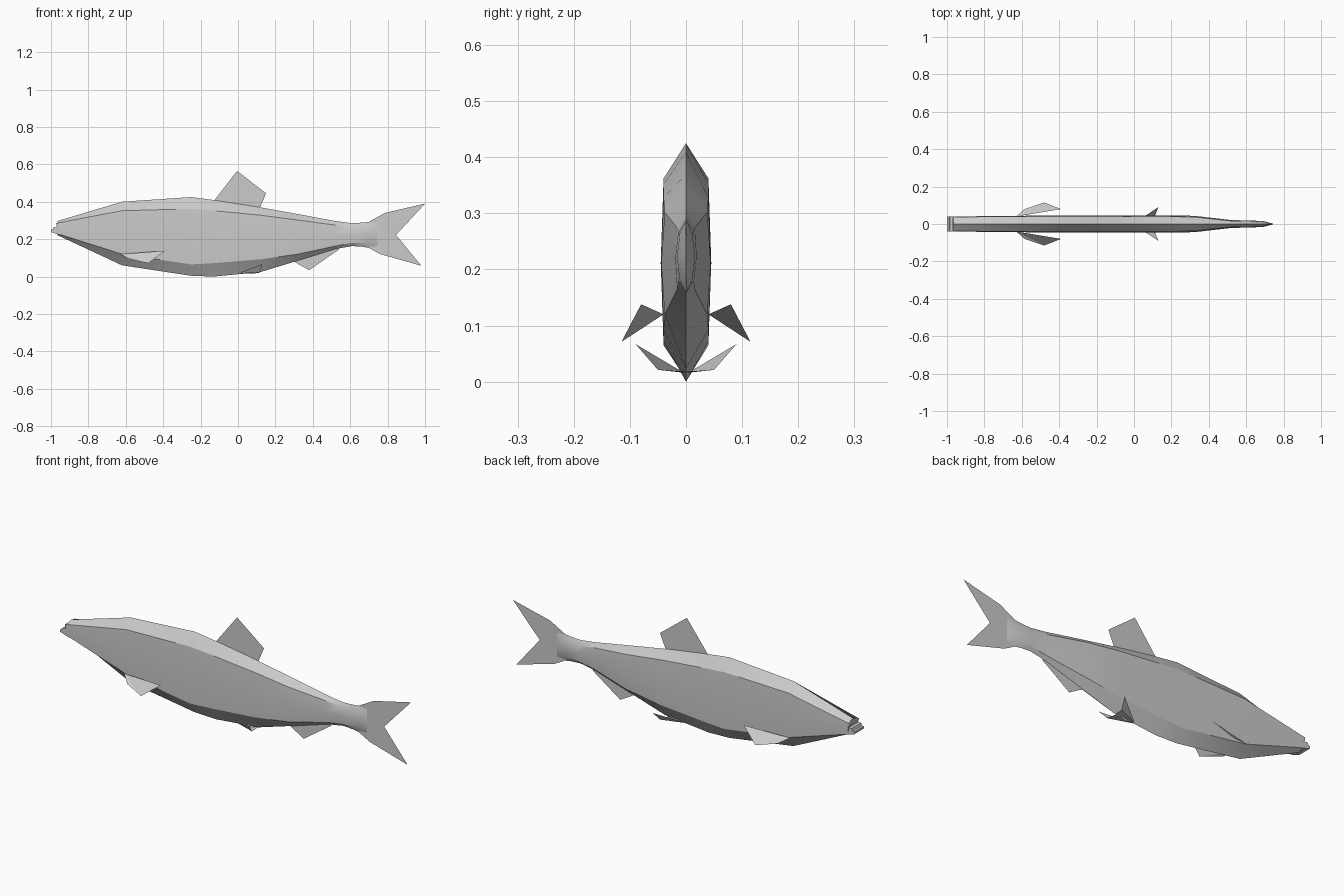
import bpy, bmesh


def make(name, verts, faces, smooth=False):
    mesh = bpy.data.meshes.new(name)
    mesh.from_pydata(verts, [], faces)
    bm = bmesh.new()
    bm.from_mesh(mesh)
    bmesh.ops.recalc_face_normals(bm, faces=bm.faces)
    bm.to_mesh(mesh)
    bm.free()
    ob = bpy.data.objects.new(name, mesh)
    bpy.context.collection.objects.link(ob)
    if smooth:
        bpy.context.view_layer.objects.active = ob
        ob.select_set(True)
        bpy.ops.object.shade_smooth_by_angle(angle=0.45)
        ob.select_set(False)
    return ob


def loft(name, rings, smooth=False):
    n = len(rings[0])
    faces = [(i * n + j, i * n + (j + 1) % n, (i + 1) * n + (j + 1) % n, (i + 1) * n + j)
             for i in range(len(rings) - 1) for j in range(n)]
    faces += [tuple(range(n)), tuple(range((len(rings) - 1) * n, len(rings) * n))]
    return make(name, [v for r in rings for v in r], faces, smooth)


# Body stations: x, top, shoulder, lower edge, keel, half width at edges, at middle
stations = [
    (-0.965, 0.297, 0.286, 0.229, 0.221, 0.038, 0.040),
    (-0.62, 0.400, 0.352, 0.120, 0.060, 0.040, 0.044),
    (-0.25, 0.425, 0.362, 0.065, 0.004, 0.040, 0.045),
    (-0.13, 0.409, 0.352, 0.072, 0.000, 0.040, 0.045),
    (0.12, 0.370, 0.328, 0.092, 0.024, 0.040, 0.045),
    (0.32, 0.334, 0.302, 0.120, 0.085, 0.038, 0.044),
    (0.52, 0.297, 0.275, 0.163, 0.147, 0.016, 0.021),
    (0.61, 0.285, 0.265, 0.180, 0.163, 0.014, 0.019),
    (0.69, 0.290, 0.265, 0.180, 0.158, 0.011, 0.016),
    (0.745, 0.285, 0.260, 0.185, 0.163, 0.001, 0.001),
]
rings = []
for x, t, s, l, k, w, m in stations:
    c = (s + l) / 2
    rings.append([(x, 0, t), (x, w, s), (x, m, c), (x, w, l),
                  (x, 0, k), (x, -w, l), (x, -m, c), (x, -w, s)])
loft("body", rings, True)


# Jaws: short blocks leaving an open mouth slit
def jaw(name, profile, w):
    loft(name, [[(x, y, z) for x, z in profile] for y in (-w, w)])


jaw("upper_jaw", [(-0.95, 0.288), (-0.972, 0.285), (-0.97, 0.268), (-0.95, 0.265)], 0.039)
jaw("lower_jaw", [(-0.95, 0.262), (-0.985, 0.264), (-0.99, 0.252), (-1, 0.250),
                  (-1, 0.238), (-0.95, 0.222)], 0.039)


# Thin median fins
def flat_fin(name, outline):
    make(name, [(x, 0, z) for x, z in outline], [tuple(range(len(outline)))])


flat_fin("dorsal_fin", [(-0.14, 0.39), (-0.005, 0.565), (0.15, 0.445), (0.11, 0.35)])
flat_fin("anal_fin", [(0.30, 0.08), (0.38, 0.034), (0.54, 0.145), (0.52, 0.17)])
flat_fin("tail_fin", [(0.62, 0.28), (0.70, 0.293), (0.785, 0.340), (1.0, 0.390), (0.845, 0.222),
                      (0.98, 0.058), (0.76, 0.120), (0.70, 0.153), (0.62, 0.168)])

# Paired fins
pectoral = [(-0.63, 0.04, 0.12), (-0.585, 0.08, 0.094), (-0.48, 0.115, 0.071), (-0.39, 0.08, 0.138)]
pelvic = [(0.0, 0.004, 0.016), (0.13, 0.09, 0.067), (0.115, 0.05, 0.021), (0.11, 0.0, 0.018)]
for name, pts in (("pectoral_fin", pectoral), ("pelvic_fin", pelvic)):
    for side, tag in ((1, "left"), (-1, "right")):
        make(f"{name}_{tag}", [(x, y * side, z) for x, y, z in pts], [(0, 1, 2), (0, 2, 3)])
